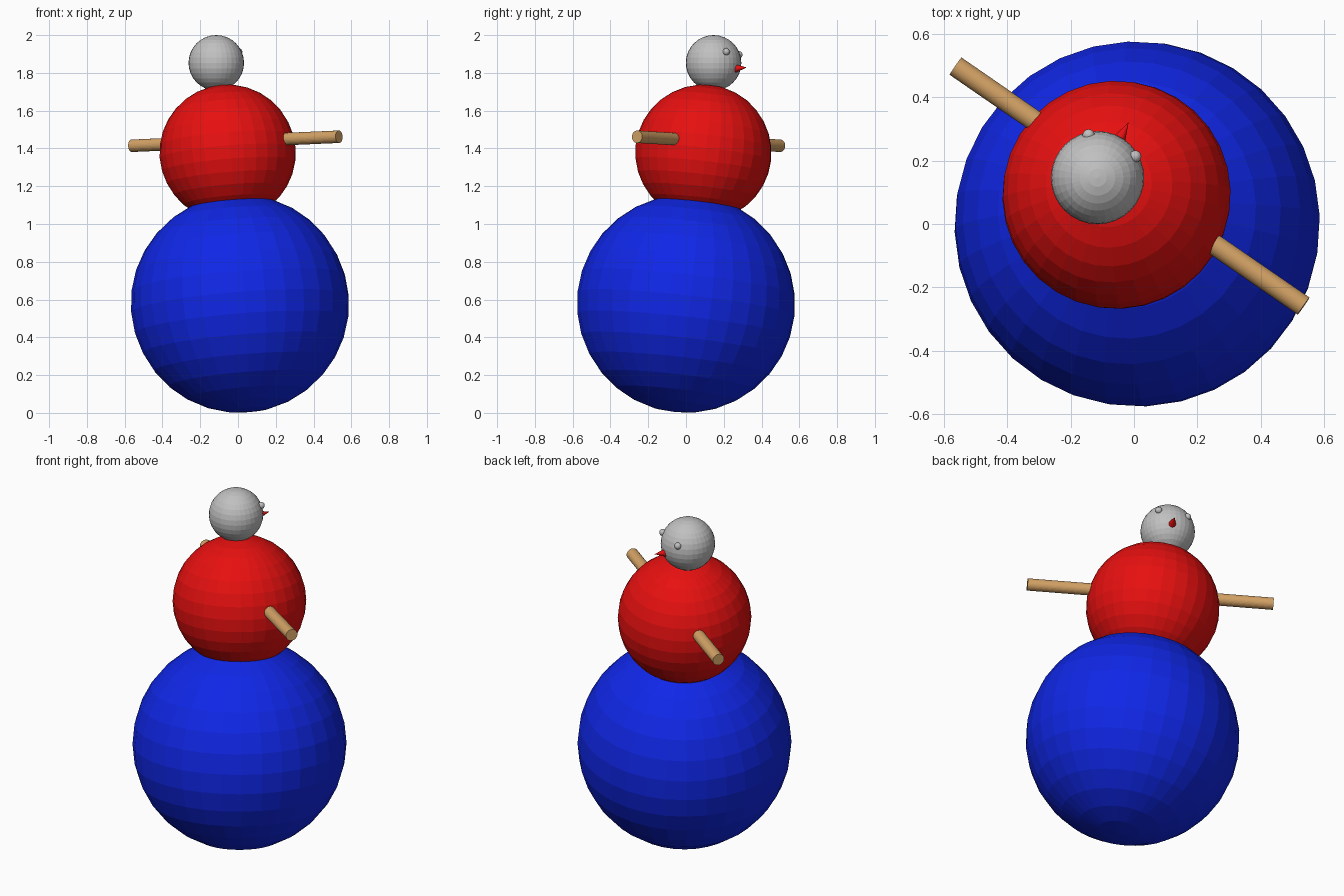
import bpy
from mathutils import Vector

if "Cube" in bpy.data.objects:
    bpy.data.objects.remove(bpy.data.objects["Cube"])


def material(name, rgb):
    m = bpy.data.materials.new(name)
    m.diffuse_color = (*rgb, 1)
    m.use_nodes = True
    m.node_tree.nodes["Principled BSDF"].inputs["Base Color"].default_value = m.diffuse_color
    return m


BLUE = material("blue", (0.005, 0.02, 0.8))
RED = material("red", (0.8, 0.005, 0.005))
GREY = material("light grey", (0.53, 0.53, 0.53))
WOOD = material("light wood", (0.65, 0.36, 0.13))


def finish(name, mat):
    ob = bpy.context.object
    ob.name = name
    ob.data.materials.append(mat)
    return ob


def aim(v):
    return Vector(v).to_track_quat('Z', 'Y').to_euler()


def ball(name, centre, radius, mat, axis=(0, 0, 1), segs=32, rings=16):
    bpy.ops.mesh.primitive_uv_sphere_add(segments=segs, ring_count=rings, radius=radius,
                                         location=centre, rotation=aim(axis))
    return finish(name, mat)


def rod(name, a, b, r1, r2, mat, sides=32):
    a, b = Vector(a), Vector(b)
    bpy.ops.mesh.primitive_cone_add(vertices=sides, radius1=r1, radius2=r2, depth=(b - a).length,
                                    location=(a + b) / 2, rotation=aim(b - a))
    return finish(name, mat)


# Stacked, leaning body balls
lean = (-0.08, 0.11, 1)
ball("lower_body", (0.01, 0, 0.578), 0.578, BLUE, lean)
ball("upper_body", (-0.055, 0.092, 1.377), 0.361, RED, lean)
ball("head", (-0.115, 0.146, 1.853), 0.147, GREY)

# One stick through the upper body makes both arms
rod("arms", (-0.563, 0.498, 1.414), (0.535, -0.259, 1.462), 0.033, 0.033, WOOD)

# Face, turned to the back
rod("nose", (-0.052, 0.256, 1.823), (-0.017, 0.321, 1.829), 0.024, 0, RED)
for side, pos in (("left", (-0.143, 0.280, 1.896)), ("right", (0.004, 0.213, 1.912))):
    ball(side + "_eye", pos, 0.019, GREY, (0.3, 0.6, 0.4))
